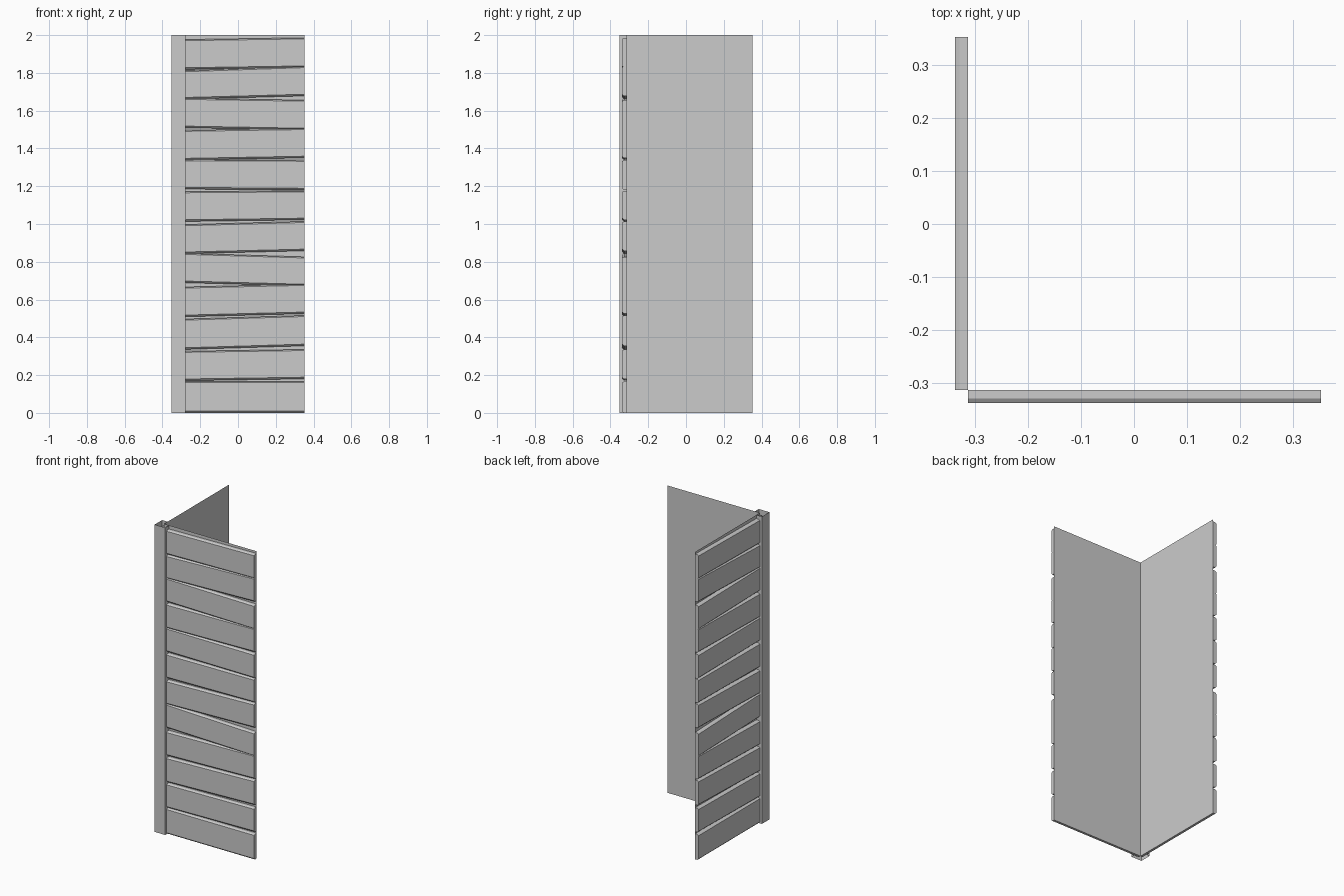
import bpy

if "Cube" in bpy.data.objects:
    bpy.data.objects.remove(bpy.data.objects["Cube"])

W = -0.313      # wall plane (both walls)
END = 0.353     # far end of the walls
FRONT = -0.338  # outer face of the boards


def make(name, verts, faces):
    me = bpy.data.meshes.new(name)
    me.from_pydata(verts, [], faces)
    me.update()
    ob = bpy.data.objects.new(name, me)
    bpy.context.collection.objects.link(ob)
    return ob


def swap(p):
    return (p[1], p[0], p[2])


# Uneven board edges: (bottom left, bottom right, top left, top right)
boards = [
    (0.0, 0.0, 0.16, 0.16), (0.17, 0.18, 0.32, 0.33), (0.335, 0.355, 0.49, 0.51),
    (0.508, 0.525, 0.66, 0.675), (0.69, 0.672, 0.84, 0.82), (0.842, 0.858, 0.99, 1.008),
    (1.013, 1.022, 1.165, 1.17), (1.185, 1.18, 1.335, 1.332), (1.338, 1.35, 1.49, 1.5),
    (1.51, 1.498, 1.66, 1.65), (1.66, 1.678, 1.805, 1.828), (1.818, 1.828, 1.97, 1.98),
]


def board(name, edges, side):
    bl, br, tl, tr = edges
    mid = FRONT + 0.009
    verts = []
    for x, b, t in ((W, bl, tl), (END, br, tr)):
        verts += [(x, W, b), (x, mid, b), (x, FRONT, b + 0.009),
                  (x, FRONT, t), (x, mid, t + 0.006), (x, W, t + 0.006)]
    faces = [(i, i + 6, i + 7, i + 1) for i in range(5)]
    faces += [tuple(range(6)), tuple(range(11, 5, -1))]
    if side:
        verts = [swap(v) for v in verts]
        faces = [f[::-1] for f in faces]
    make(name, verts, [f[::-1] for f in faces])


# Siding boards on both walls
for i, e in enumerate(boards):
    board(f"front_board_{i + 1}", e, False)
    board(f"side_board_{i + 1}", e, True)

# Backing sheets meeting at the inner corner
make("wall_backing",
     [(END, W, 0), (W, W, 0), (W, END, 0), (END, W, 2), (W, W, 2), (W, END, 2)],
     [(0, 1, 4, 3), (1, 2, 5, 4)])

# Open corner trim wrapped around the outer corner
A, B = -0.353, -0.277
profile = [(W, B), (A, B), (A, A), (B, A), (B, W)]
n = len(profile)
make("corner_trim",
     [(x, y, 0) for x, y in profile] + [(x, y, 2) for x, y in profile],
     [(i, i + 1, i + 1 + n, i + n) for i in range(n - 1)])
